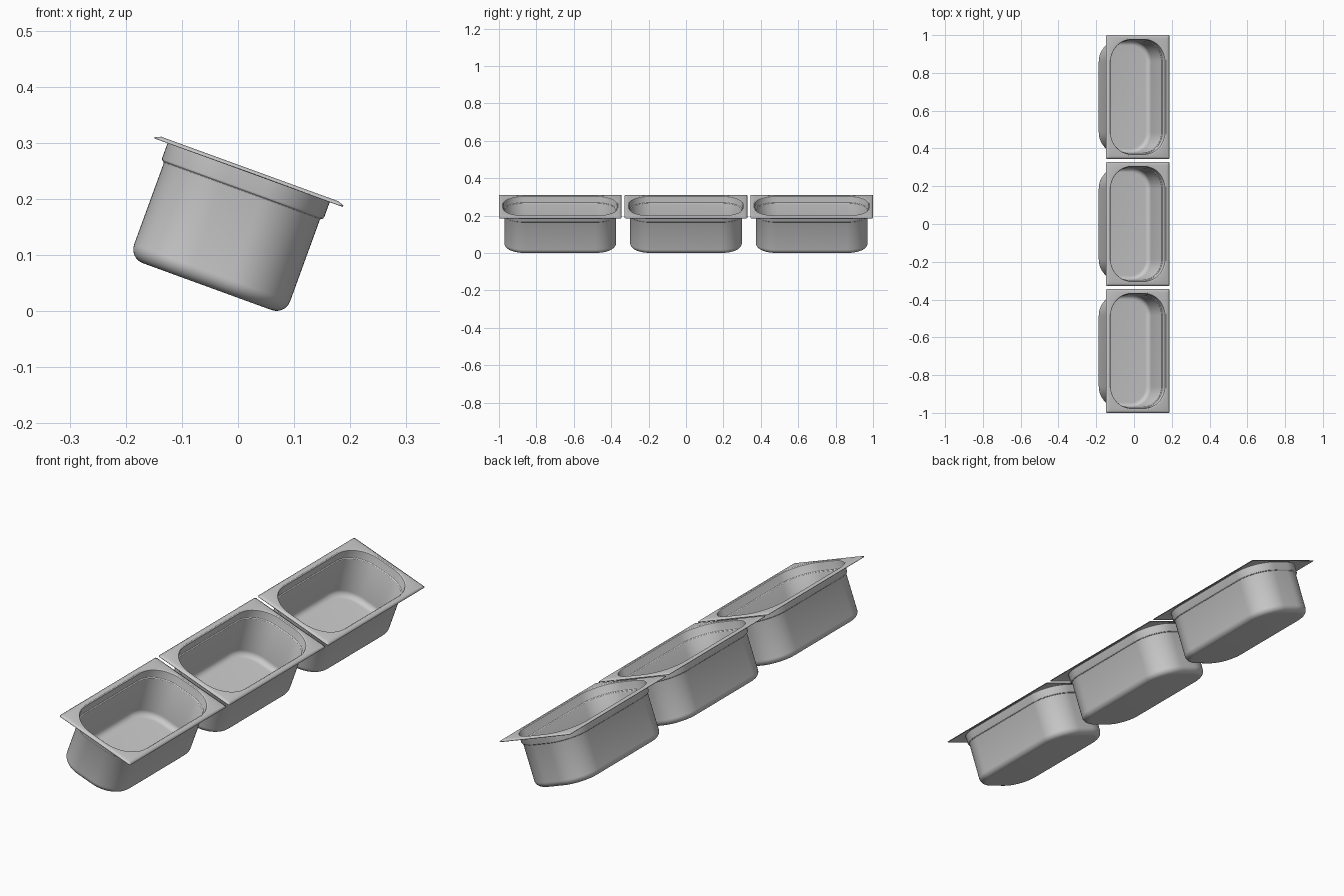
import bpy, bmesh, math
from mathutils import Matrix, Vector

if "Cube" in bpy.data.objects:
    bpy.data.objects.remove(bpy.data.objects["Cube"])

TILT = math.radians(20)
SEG = 14          # segments per rounded corner
HX, HY, R = 0.148, 0.299, 0.112   # body half sizes and plan corner radius


def rounded_rect(hx, hy, r, z):
    pts = []
    for k, (sx, sy) in enumerate(((1, 1), (-1, 1), (-1, -1), (1, -1))):
        for i in range(SEG + 1):
            a = math.pi / 2 * (k + i / SEG)
            pts.append((sx * (hx - r) + r * math.cos(a),
                        sy * (hy - r) + r * math.sin(a), z))
    return pts


def body_ring(d, z):
    return rounded_rect(HX + d, HY + d, R + d, z)


def pan_mesh():
    rings = []
    # rounded bottom edge
    f, base = 0.026, 0.0225
    for i in range(9):
        a = math.pi / 2 * i / 8
        rings.append(body_ring(f * (math.sin(a) - 1), base + f * (1 - math.cos(a))))
    # wall, stacking shoulder, collar and flare into the rim
    for d, z in ((0, 0.202), (0.001, 0.2045), (0.0045, 0.207), (0.0058, 0.210),
                 (0.0058, 0.238), (0.0068, 0.2412), (0.0095, 0.243)):
        rings.append(body_ring(d, z))
    # flat rectangular rim and down-turned lip
    rings.append(rounded_rect(0.168, 0.3175, 0.004, 0.243))
    rings.append(rounded_rect(0.178, 0.3275, 0.006, 0.2385))

    bm = bmesh.new()
    loops = [[bm.verts.new(p) for p in ring] for ring in rings]
    n = len(loops[0])
    bm.faces.new(loops[0][::-1])
    for a, b in zip(loops, loops[1:]):
        for i in range(n):
            j = (i + 1) % n
            bm.faces.new((a[i], a[j], b[j], b[i]))
    me = bpy.data.meshes.new("pan")
    bm.to_mesh(me)
    bm.free()
    return me


# three identical tilted pans in a row
mesh = pan_mesh()
tilt = Matrix.Rotation(TILT, 4, 'Y')
for name, y in (("front_pan", -0.6725), ("middle_pan", 0), ("back_pan", 0.6725)):
    ob = bpy.data.objects.new(name, mesh.copy())
    bpy.context.collection.objects.link(ob)
    ob.matrix_world = tilt @ Matrix.Translation(Vector((-0.0667, y, 0)))
    bpy.context.view_layer.objects.active = ob
    ob.select_set(True)
    bpy.ops.object.shade_smooth_by_angle(angle=math.radians(30))
    # sheet metal thickness
    sol = ob.modifiers.new("sheet", 'SOLIDIFY')
    sol.thickness = 0.0025
    sol.offset = -1
    ob.select_set(False)
